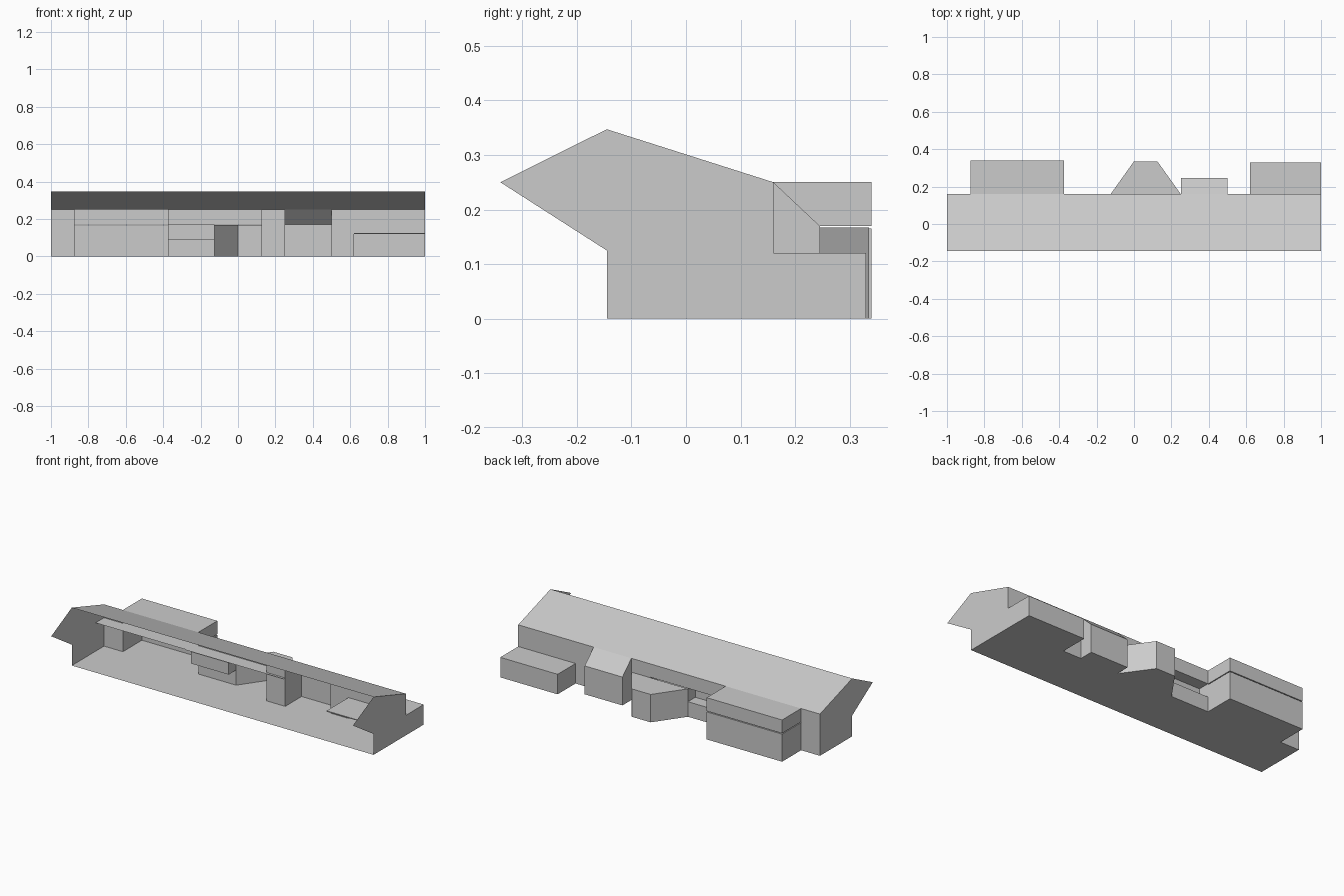
import bpy
import bmesh

cube = bpy.data.objects.get("Cube")
if cube:
    bpy.data.objects.remove(cube, do_unlink=True)

grey = bpy.data.materials.new("light_grey")
grey.use_nodes = True
colour = (0.6, 0.6, 0.6, 1)
grey.diffuse_color = colour
grey.node_tree.nodes["Principled BSDF"].inputs["Base Color"].default_value = colour

FRONT, BACK, EAVE = -0.145, 0.16, 0.25


def build(name, polygons):
    """Make one flat-shaded object from a few planar outlines."""
    bm = bmesh.new()
    for outline in polygons:
        bm.faces.new([bm.verts.new(p) for p in outline])
    bmesh.ops.remove_doubles(bm, verts=bm.verts, dist=0.0001)
    mesh = bpy.data.meshes.new(name)
    bm.to_mesh(mesh)
    bm.free()
    mesh.materials.append(grey)
    obj = bpy.data.objects.new(name, mesh)
    bpy.context.collection.objects.link(obj)
    return obj


def wall(name, x0, x1, z0, z1, y=BACK):
    build(name, [[(x1, y, z0), (x0, y, z0), (x0, y, z1), (x1, y, z1)]])


def flat(name, x0, x1, y0, y1, z):
    build(name, [[(x0, y0, z), (x1, y0, z), (x1, y1, z), (x0, y1, z)]])


def bay(name, plan, z0, z1, base=True):
    """Room whose plan runs along the back; its first-to-last side is open."""
    faces = [[(*a, z0), (*a, z1), (*b, z1), (*b, z0)] for a, b in zip(plan, plan[1:])]
    faces.append([(*p, z1) for p in reversed(plan)])
    if base:
        faces.append([(*p, z0) for p in plan])
    build(name, faces)


def box(name, x0, x1, y0, y1, z0, z1):
    plan = [(x0, y0), (x0, y1), (x1, y1), (x1, y0), (x0, y0)]
    bay(name, plan[:4], z0, z1)
    wall(name + "_front", x0, x1, z0, z1, y0)


def square_plan(x0, x1, depth):
    return [(x0, BACK), (x0, depth), (x1, depth), (x1, BACK)]


# Main hall: floor, single-pitch roof and pointed end walls
flat("floor", -1, 1, FRONT, BACK, 0)
build("roof", [[(-1, FRONT, 0.347), (1, FRONT, 0.347), (1, BACK, EAVE), (-1, BACK, EAVE)]])
profile = [(FRONT, 0), (BACK, 0), (BACK, EAVE), (FRONT, 0.347), (-0.34, EAVE), (FRONT, 0.125)]
for name, x in (("right_end_wall", -1), ("left_end_wall", 1)):
    outline = [(x, y, z) for y, z in profile]
    build(name, [outline if x > 0 else outline[::-1]])

# Back wall sections between the bays
wall("back_wall_right", -1, -0.875, 0, EAVE)
wall("back_wall_under_window", -0.375, -0.125, 0, 0.09)
wall("back_wall_upper", -0.375, 0.25, 0.17, EAVE)
wall("back_wall_pier", 0.5, 0.62, 0, EAVE)
wall("back_wall_left", 0.62, 1, 0.12, EAVE)

# Large two-level bay with a thin gap between the levels
bay("large_bay_lower", square_plan(-0.875, -0.375, 0.34), 0, 0.165)
bay("large_bay_upper", square_plan(-0.875, -0.375, 0.34), 0.17, EAVE)

# Angled bay
bay("angled_bay", [(-0.125, BACK), (0, 0.335), (0.125, 0.335), (0.25, BACK)], 0, 0.167)

# Low bay and its inner counter
bay("low_bay", square_plan(0.62, 1, 0.33), 0, 0.12)
box("inner_counter", 0.62, 1, -0.047, BACK, 0.12, 0.125)

# Small bay with a sloping roof
x0, x1, deep, low = 0.25, 0.5, 0.245, 0.17
faces = [
    [(x1, deep, 0), (x0, deep, 0), (x0, deep, low), (x1, deep, low)],
    [(x0, BACK, EAVE), (x1, BACK, EAVE), (x1, deep, low), (x0, deep, low)],
    [(x0, deep, 0), (x0, BACK, 0), (x0, BACK, EAVE), (x0, deep, low)],
    [(x1, BACK, 0), (x1, deep, 0), (x1, deep, low), (x1, BACK, EAVE)],
    [(x0, BACK, 0), (x0, deep, 0), (x1, deep, 0), (x1, BACK, 0)],
]
build("sloped_bay", faces)

# Recessed window niche, its panel projecting into the hall
niche = 0.09
wall("niche_panel", -0.375, -0.125, 0.09, 0.17, niche)
flat("niche_sill", -0.375, -0.125, niche, BACK, 0.09)
for side, x in (("right", -0.375), ("left", -0.125)):
    build("niche_side_" + side, [[(x, niche, 0.09), (x, BACK, 0.09),
                                  (x, BACK, 0.17), (x, niche, 0.17)]])

# Inner shelves and tall cupboard
flat("shelf_right", -1, -0.4, 0.08, BACK, 0.17)
flat("shelf_middle", -0.4, 0.25, 0.075, BACK, 0.17)
box("cupboard", 0.125, 0.25, 0.09, BACK, 0, EAVE)
